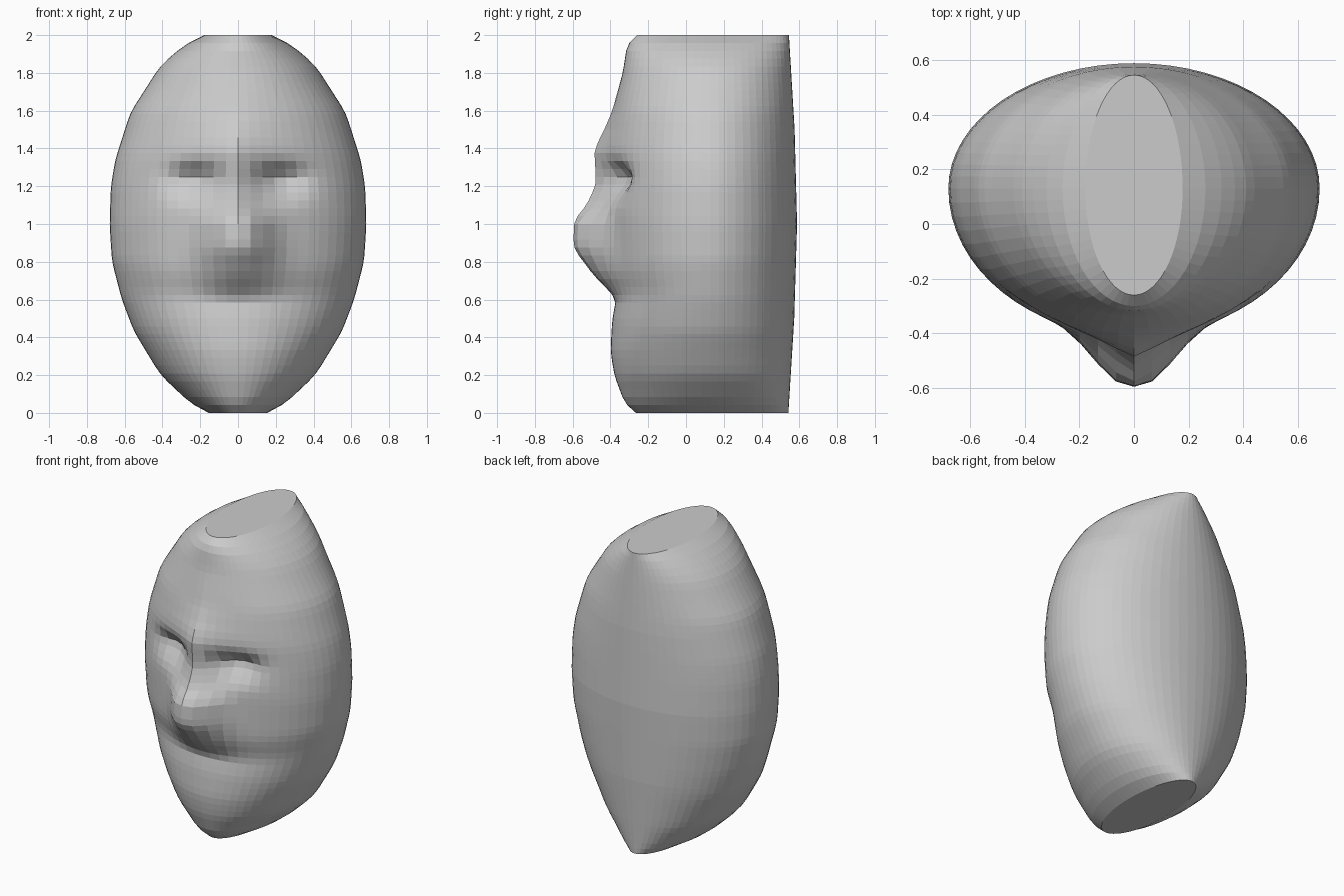
import bpy, bmesh, math

if "Cube" in bpy.data.objects:
    bpy.data.objects.remove(bpy.data.objects["Cube"])

SEGMENTS, RINGS = 64, 48
CENTRE_Y = 0.13

# Height profiles: (z, value)
WIDTH = [(0, .155), (.04, .24), (.2, .41), (.43, .55), (.6, .615), (.8, .667), (1, .68),
         (1.2, .673), (1.34, .65), (1.59, .57), (1.84, .41), (1.96, .27), (2, .178)]
FRONT = [(0, -.265), (.04, -.32), (.2, -.38), (.33, -.40), (.5, -.39), (.6, -.37), (.64, -.37),
         (.75, -.40), (1.05, -.41), (1.2, -.40), (1.4, -.40), (1.6, -.375), (1.8, -.335),
         (1.96, -.31), (2, -.26)]
BACK = [(0, .542), (.5, .573), (1, .588), (1.5, .575), (2, .545)]
RIDGE = [(.6, 0), (.64, .03), (.7, .075), (.8, .14), (.86, .185), (.92, .19), (1.02, .182),
         (1.1, .12), (1.2, .08), (1.3, .08), (1.38, .085), (1.45, .065), (1.5, .045),
         (1.6, .015), (1.8, 0)]
RIDGE_WIDTH = [(.6, .2), (.8, .19), (1, .17), (1.12, .12), (1.25, .11), (1.4, .15), (1.6, .18)]
RIDGE_POWER = [(.6, 2), (.85, 2.4), (1, 2.4), (1.1, 1.3), (1.4, 1.2)]


def sample(table, z):
    """Piecewise linear lookup."""
    if z <= table[0][0]:
        return table[0][1]
    for (z0, a), (z1, b) in zip(table, table[1:]):
        if z <= z1:
            return a + (b - a) * (z - z0) / (z1 - z0)
    return table[-1][1]


def smooth(table, z):
    """Lookup averaged over a short span, keeping the ends exact."""
    r = min(.03, z, 2 - z)
    return sum(sample(table, z + r * k) for k in (-1, 0, 1)) / 3


def surface_point(angle, z):
    w = smooth(WIDTH, z)
    x = w * math.sin(angle)
    c = math.cos(angle)                      # 1 at the front, -1 at the back
    if c <= 0:
        return x, CENTRE_Y - c * (sample(BACK, z) - CENTRE_Y), z
    y = CENTRE_Y + c * (smooth(FRONT, z) - CENTRE_Y)
    ax = abs(x)
    # nose, brow bridge and upper lip
    s, p = sample(RIDGE_WIDTH, z), sample(RIDGE_POWER, z)
    y -= sample(RIDGE, z) * math.exp(-(ax / s) ** p)
    # eye sockets, steeper under the brow than over the cheek
    sz = .06 if z > 1.25 else .10
    y += .085 * math.exp(-((ax - .23) / .13) ** 2 - ((z - 1.25) / sz) ** 2) * min(1, ax / .1)
    return x, y, z


# Head: stacked rings with flat caps
bm = bmesh.new()
rings = []
for i in range(RINGS + 1):
    z = 2 * i / RINGS
    rings.append([bm.verts.new(surface_point(2 * math.pi * j / SEGMENTS, z))
                  for j in range(SEGMENTS)])
for low, high in zip(rings, rings[1:]):
    for j in range(SEGMENTS):
        k = (j + 1) % SEGMENTS
        bm.faces.new((low[j], low[k], high[k], high[j]))
bm.faces.new(rings[0][::-1])
bm.faces.new(rings[-1])
bmesh.ops.recalc_face_normals(bm, faces=bm.faces)

mesh = bpy.data.meshes.new("head")
bm.to_mesh(mesh)
bm.free()
head = bpy.data.objects.new("head", mesh)
bpy.context.collection.objects.link(head)

grey = bpy.data.materials.new("light grey")
grey.diffuse_color = (.6, .6, .6, 1)
grey.use_nodes = True
grey.node_tree.nodes["Principled BSDF"].inputs["Base Color"].default_value = grey.diffuse_color
mesh.materials.append(grey)
